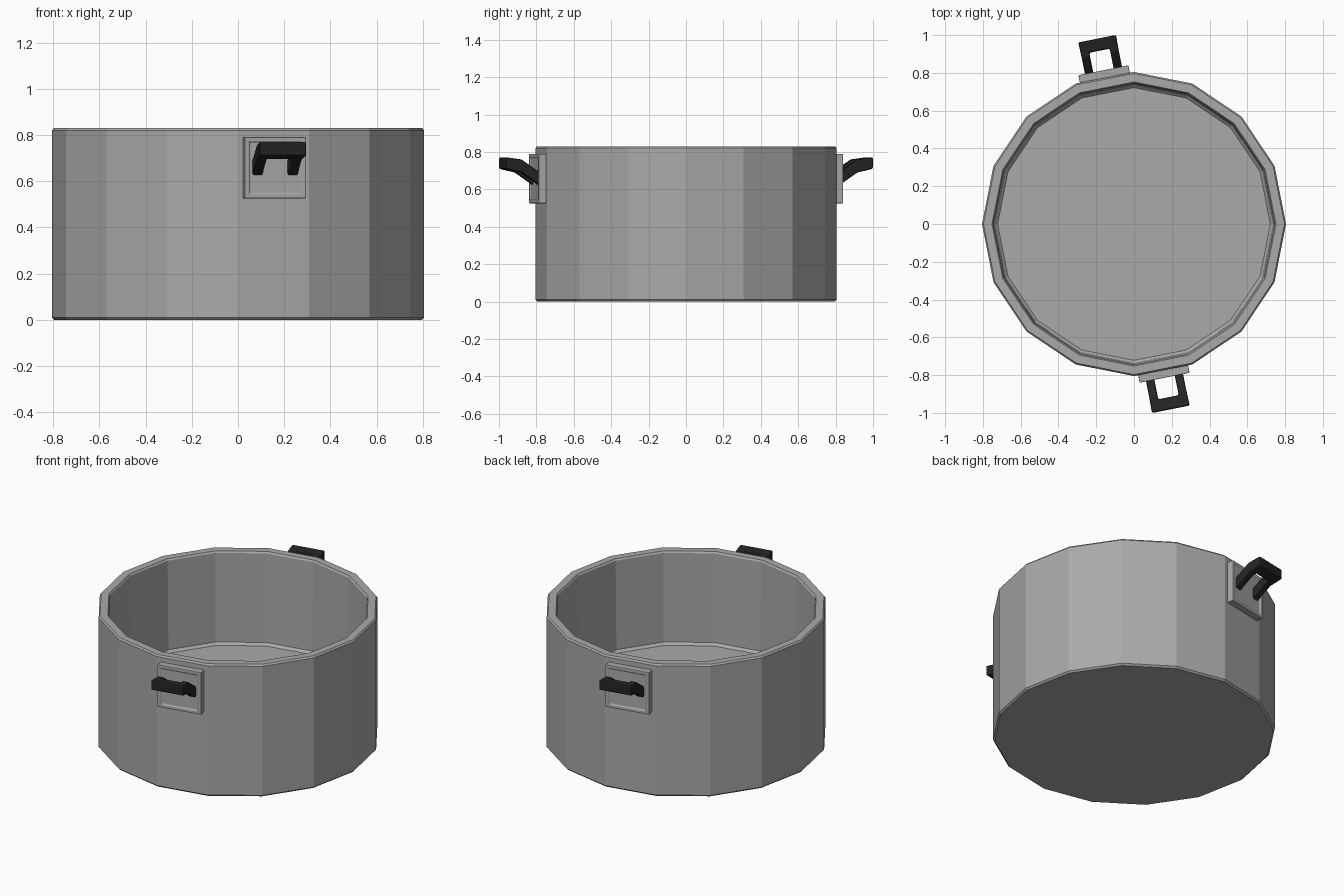
import bpy, bmesh, math
from mathutils import Matrix

if "Cube" in bpy.data.objects:
    bpy.data.objects.remove(bpy.data.objects["Cube"])

SIDES = 16
FACE_ANGLE = math.radians(-78.75)   # middle of the wall facet carrying the front handle


def material(name, v):
    m = bpy.data.materials.new(name)
    m.diffuse_color = (v, v, v, 1)
    m.use_nodes = True
    m.node_tree.nodes["Principled BSDF"].inputs["Base Color"].default_value = m.diffuse_color
    return m


steel = material("steel grey", 0.40)
black = material("handle black", 0.018)


def finish(name, bm, mat, bevel=0.0, segments=1):
    bmesh.ops.recalc_face_normals(bm, faces=bm.faces)
    me = bpy.data.meshes.new(name)
    bm.to_mesh(me)
    bm.free()
    me.materials.append(mat)
    ob = bpy.data.objects.new(name, me)
    bpy.context.collection.objects.link(ob)
    if bevel:
        mod = ob.modifiers.new("soft_edges", 'BEVEL')
        mod.width, mod.segments = bevel, segments
        mod.limit_method = 'ANGLE'
        mod.angle_limit = math.radians(40)
    return ob


def lerp(r, table):
    for (a, u), (b, v) in zip(table, table[1:]):
        if r <= b:
            return u + (v - u) * (r - a) / (b - a)
    return table[-1][1]


# Pot body: one lathed profile with raised inner floor
profile = [(0.795, 0), (0.805, 0.01), (0.805, 0.82), (0.797, 0.83), (0.752, 0.83),
           (0.745, 0.82), (0.737, 0.265), (0.722, 0.25)]
bm = bmesh.new()
rings = [[bm.verts.new((r * math.cos(2 * math.pi * i / SIDES),
                        r * math.sin(2 * math.pi * i / SIDES), z))
          for i in range(SIDES)] for r, z in profile]
for a, b in zip(rings, rings[1:]):
    for i in range(SIDES):
        j = (i + 1) % SIDES
        bm.faces.new((a[i], a[j], b[j], b[i]))
bm.faces.new(rings[0])
bm.faces.new(rings[-1])
finish("pot_body", bm, steel)

# Handle outline in (distance from axis, sideways), and its height range
outer = [(0.81, -.10), (0.915, -.10), (1.0, -.102), (1.0, .102), (0.915, .10), (0.81, .10)]
inner = [(0.81, -.055), (0.915, -.055), (0.935, -.055),
         (0.935, .055), (0.915, .055), (0.81, .055)]
low = [(0.80, 0.61), (0.915, 0.69), (1.0, 0.71)]
high = [(0.80, 0.68), (0.915, 0.76), (1.0, 0.772)]

for side, turn in (("front", 0), ("back", math.pi)):
    place = Matrix.Rotation(FACE_ANGLE + turn, 4, 'Z')

    # Mounting plate with a chamfered edge and a thin recessed panel
    bm = bmesh.new()
    bmesh.ops.create_cube(bm, size=1, matrix=Matrix.Translation((0.80, 0, 0.658))
                          @ Matrix.Diagonal((0.06, 0.27, 0.265, 1)))
    front = max(bm.faces, key=lambda f: f.calc_center_median().x)
    bmesh.ops.inset_region(bm, faces=[front], thickness=0.028)
    bmesh.ops.inset_region(bm, faces=[front], thickness=0.004, depth=-0.006)
    bm.transform(place)
    finish(side + "_handle_plate", bm, steel, 0.012, 2)

    # U-shaped grip, bent upward away from the pot
    bm = bmesh.new()
    sections = []
    for (ro, to), (ri, ti) in zip(outer, inner):
        sections.append([bm.verts.new(p) for p in (
            (ro, to, lerp(ro, low)), (ri, ti, lerp(ri, low)),
            (ri, ti, lerp(ri, high)), (ro, to, lerp(ro, high)))])
    for a, b in zip(sections, sections[1:]):
        for i in range(4):
            j = (i + 1) % 4
            bm.faces.new((a[i], a[j], b[j], b[i]))
    bm.faces.new(sections[0])
    bm.faces.new(sections[-1])
    bm.transform(place)
    finish(side + "_handle", bm, black, 0.008, 2)
